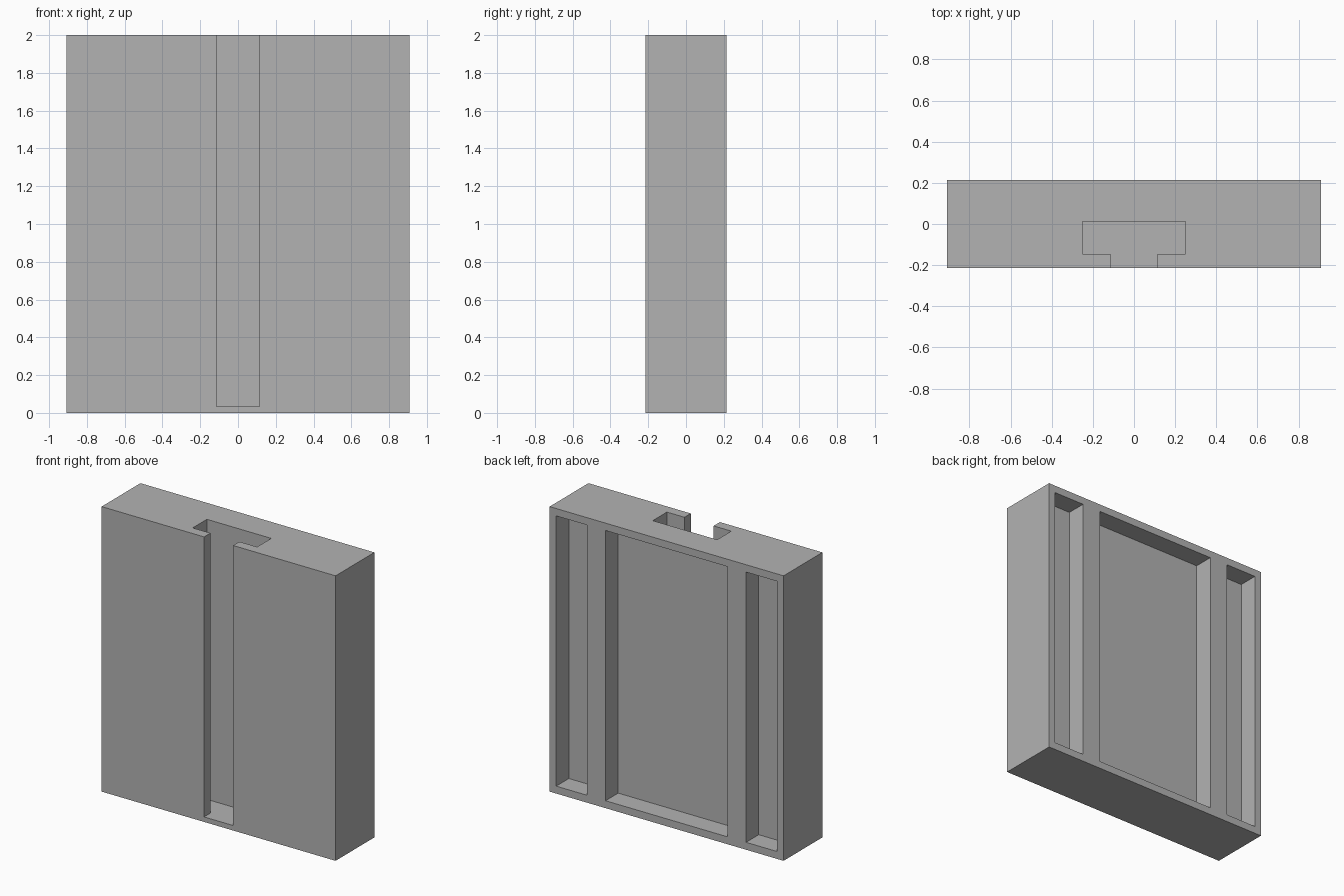
import bpy
import bmesh

if "Cube" in bpy.data.objects:
    bpy.data.objects.remove(bpy.data.objects["Cube"], do_unlink=True)

HALF_W, HALF_D, HEIGHT = 0.908, 0.215, 2.0

grey = bpy.data.materials.new("plain grey")
grey.use_nodes = True
colour = (0.45, 0.45, 0.45, 1)
grey.diffuse_color = colour
grey.node_tree.nodes["Principled BSDF"].inputs["Base Color"].default_value = colour


def prism(name, outline, z0, z1):
    """Closed prism from an xy outline between two heights."""
    bm = bmesh.new()
    base = bm.faces.new([bm.verts.new((x, y, z0)) for x, y in outline])
    top = bmesh.ops.extrude_face_region(bm, geom=[base])["geom"]
    bmesh.ops.translate(bm, vec=(0, 0, z1 - z0),
                        verts=[v for v in top if isinstance(v, bmesh.types.BMVert)])
    bmesh.ops.recalc_face_normals(bm, faces=bm.faces)
    mesh = bpy.data.meshes.new(name)
    bm.to_mesh(mesh)
    bm.free()
    mesh.materials.append(grey)
    obj = bpy.data.objects.new(name, mesh)
    bpy.context.collection.objects.link(obj)
    return obj


def rect(x0, x1, y0, y1):
    return [(x0, y0), (x1, y0), (x1, y1), (x0, y1)]


def cut(body, cutter):
    """Subtract the cutter and discard it."""
    cutter.hide_render = True
    mod = body.modifiers.new("cut", "BOOLEAN")
    mod.operation = "DIFFERENCE"
    mod.solver = "EXACT"
    mod.object = cutter
    bpy.context.view_layer.objects.active = body
    bpy.ops.object.modifier_apply(modifier=mod.name)
    bpy.data.objects.remove(cutter, do_unlink=True)


# Solid block
block = prism("slotted_block", rect(-HALF_W, HALF_W, -HALF_D, HALF_D), 0, HEIGHT)

# T-shaped channel, open at the front and top
half = [(0.113, -0.3), (0.113, -0.145), (0.25, -0.145), (0.25, 0.012)]
channel = half + [(-x, y) for x, y in reversed(half)]
cut(block, prism("channel_cutter", channel, 0.035, HEIGHT + 0.1))

# Three shallow pockets in the back
for x0, x1 in [(-0.857, -0.617), (-0.474, 0.474), (0.617, 0.857)]:
    cut(block, prism("pocket_cutter", rect(x0, x1, 0.075, 0.3), 0.052, HEIGHT - 0.052))
